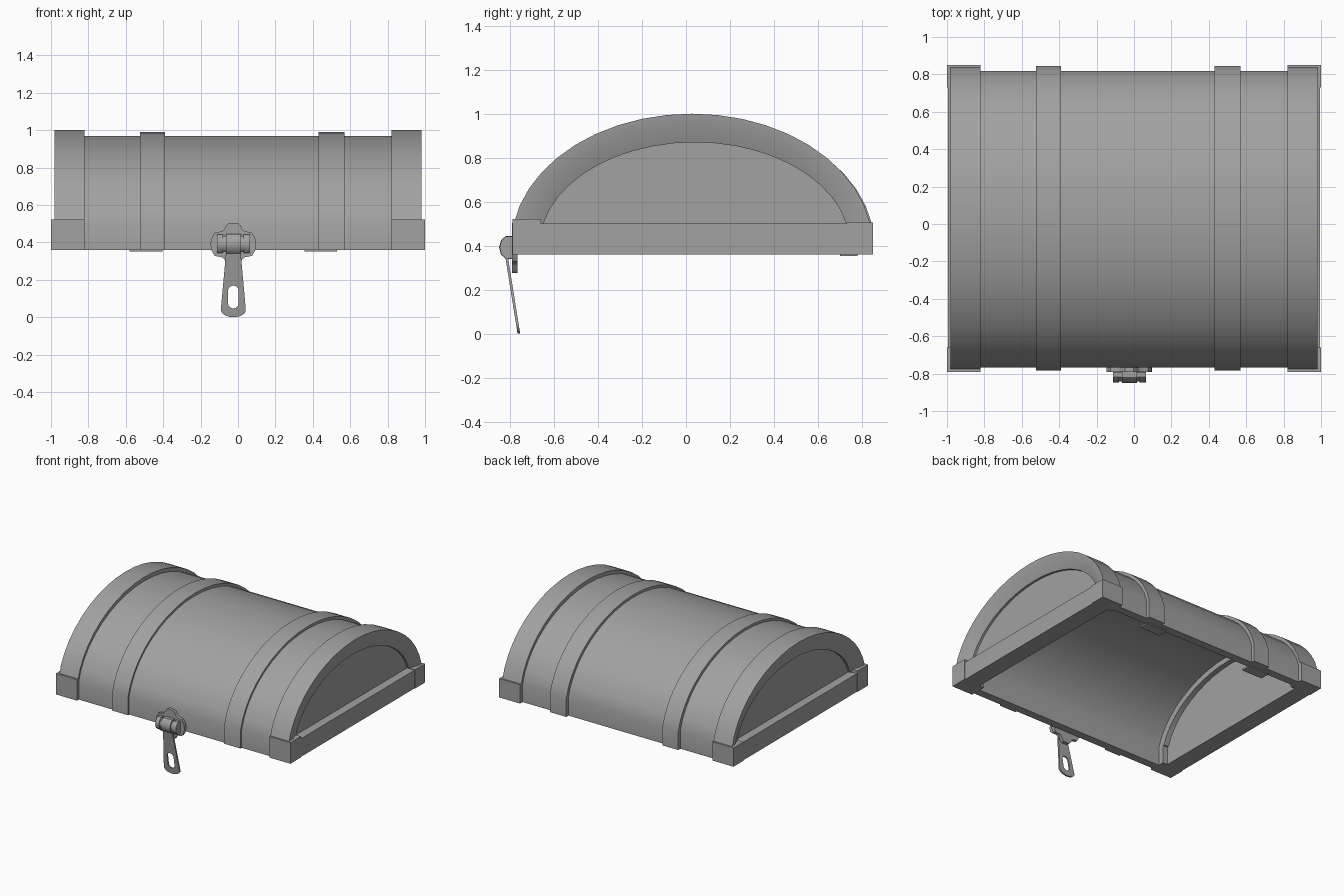
import bpy, bmesh, math
from mathutils import Matrix

if "Cube" in bpy.data.objects:
    bpy.data.objects.remove(bpy.data.objects["Cube"])

ZC, ZB = 0.40, 0.36   # ellipse centre height, bottom of the lid
GREY = bpy.data.materials.new("mid_grey")
GREY.diffuse_color = (0.36, 0.36, 0.36, 1)
GREY.use_nodes = True
GREY.node_tree.nodes["Principled BSDF"].inputs["Base Color"].default_value = GREY.diffuse_color


def finish(bm, name, smooth=True):
    bmesh.ops.remove_doubles(bm, verts=bm.verts, dist=1e-5)
    bmesh.ops.recalc_face_normals(bm, faces=bm.faces)
    me = bpy.data.meshes.new(name)
    bm.to_mesh(me)
    bm.free()
    me.materials.append(GREY)
    ob = bpy.data.objects.new(name, me)
    bpy.context.collection.objects.link(ob)
    if smooth:
        bpy.ops.object.select_all(action='DESELECT')
        bpy.context.view_layer.objects.active = ob
        ob.select_set(True)
        bpy.ops.object.shade_smooth_by_angle(angle=math.radians(35))
    return ob


def arch(cy, a, top, z_foot, n=20):
    """Arch outline in (y, z): elliptic crown above z = 0.5, upright feet below."""
    h = top - ZC
    t0 = math.asin((0.5 - ZC) / h)
    pts = [(cy - a * math.cos(t0 + (math.pi - 2 * t0) * i / n),
            ZC + h * math.sin(t0 + (math.pi - 2 * t0) * i / n)) for i in range(n + 1)]
    if z_foot < 0.5:
        pts = [(pts[0][0], z_foot)] + pts + [(pts[-1][0], z_foot)]
    return pts


def loft(name, sections):
    """Sweep a closed cross-section of (x, arch outline) corners along the arch."""
    bm = bmesh.new()
    rows = [[bm.verts.new((x, y, z)) for y, z in pts] for x, pts in sections]
    k = len(rows)
    for j in range(k):
        r, s = rows[j], rows[(j + 1) % k]
        for i in range(len(r) - 1):
            bm.faces.new((r[i], r[i + 1], s[i + 1], s[i]))
    for e in (0, -1):
        bm.faces.new([r[e] for r in rows])
    return finish(bm, name)


def band(name, x0, x1, cy, a, top, thick):
    out, inn = arch(cy, a, top, ZB), arch(cy, a - thick, top - thick, ZB)
    return loft(name, [(x0, out), (x1, out), (x1, inn), (x0, inn)])


def box(name, x, y, z):
    bm = bmesh.new()
    m = Matrix.LocRotScale(((x[0] + x[1]) / 2, (y[0] + y[1]) / 2, (z[0] + z[1]) / 2), None,
                           (x[1] - x[0], y[1] - y[0], z[1] - z[0]))
    bmesh.ops.create_cube(bm, size=1, matrix=m)
    return finish(bm, name, False)


def prism(name, pts, place, d0, d1):
    """Extrude a flat outline; place(u, v, d) maps it into space."""
    bm = bmesh.new()
    a = [bm.verts.new(place(u, v, d0)) for u, v in pts]
    b = [bm.verts.new(place(u, v, d1)) for u, v in pts]
    bm.faces.new(a)
    bm.faces.new(b)
    for i in range(len(a)):
        j = (i + 1) % len(a)
        bm.faces.new((a[i], a[j], b[j], b[i]))
    return finish(bm, name)


# Curved shell and the two raised straps
band("lid_shell", -0.84, 0.84, 0.025, 0.806, 0.97, 0.06)
band("strap_left", -0.525, -0.39, 0.031, 0.826, 0.99, 0.03)
band("strap_right", 0.43, 0.57, 0.031, 0.826, 0.99, 0.03)

# Ends: rounded rim, recessed panel, base rail, corner caps
outer, inner = arch(0.027, 0.822, 1.0, 0.5), arch(0.04, 0.705, 0.87, 0.5)
mid = arch(0.033, 0.775, 0.955, 0.5)
for side, s in (("left", -1), ("right", 1)):
    loft("end_rim_" + side, [(s * 0.82, outer), (s * 0.98, outer), (s * 0.975, mid),
                             (s * 0.947, inner), (s * 0.82, inner)])
    prism("end_panel_" + side, arch(0.038, 0.715, 0.88, 0.5),
          lambda u, v, d: (d, u, v), s * 0.86, s * 0.93)
    xs = sorted((s * 0.82, s * 1.0))
    box("end_rail_" + side, sorted((s * 0.86, s * 0.995)), (-0.77, 0.83), (ZB, 0.5))
    box("front_corner_" + side, xs, (-0.79, -0.66), (ZB, 0.522))
    box("back_corner_" + side, xs, (0.73, 0.85), (ZB, 0.505))

# Hinge leaves under the back edge
for side, x0 in (("left", -0.58), ("right", 0.355)):
    box("hinge_" + side, (x0, x0 + 0.175), (0.70, 0.78), (0.352, 0.364))

# Latch plate: rounded four-lobed outline
CX, CZ = -0.025, 0.39
quarter = [(0.122, 0.0), (0.118, 0.03), (0.10, 0.062), (0.06, 0.07), (0.047, 0.08),
           (0.04, 0.10), (0.022, 0.114)]
half = quarter + [(-x, z) for x, z in reversed(quarter)]
plate = half + [(x, -z) for x, z in reversed(half[1:-1])]
prism("latch_plate", plate, lambda u, v, d: (CX + u, d, CZ + v), -0.792, -0.766)


# Latch knuckles: wide outer barrels with a thinner middle pin
def barrel(name, x0, x1, r, n=10):
    pts = [(-0.806 + 0.8 * r * math.cos(2 * math.pi * i / n),
            0.392 + r * math.sin(2 * math.pi * i / n)) for i in range(n)]
    prism(name, pts, lambda u, v, d: (d, u, v), x0, x1)


barrel("latch_knuckle_left", CX - 0.088, CX - 0.055, 0.052)
barrel("latch_knuckle_right", CX + 0.055, CX + 0.088, 0.052)
barrel("latch_knuckle_middle", CX - 0.058, CX + 0.058, 0.044)
barrel("latch_boss", CX - 0.04, CX + 0.04, 0.055)

# Hanging hasp: tapered tongue with a rounded slot, tilted back toward the bottom
N = 24
out, slot = [], []
for i in range(N):
    t = 2 * math.pi * (i + 0.5) / N
    c, s = math.cos(t), math.sin(t)
    if s > 0.25:
        out.append((0.037 * max(-1, min(1, c * 1.1)), 0.37))
    else:
        out.append((0.067 * c, 0.04 + 0.04 * s))
    slot.append((0.028 * c, 0.108 + (0.034 if s > 0 else -0.034) + 0.027 * s))


def tilt(u, v, d):
    return (CX + u, -0.76 - 0.16 * v + d, v)


bm = bmesh.new()
rings = [[bm.verts.new(tilt(u, v, d)) for u, v in pts]
         for pts, d in ((out, -0.006), (out, 0.006), (slot, 0.006), (slot, -0.006))]
for k in range(4):
    r, q = rings[k], rings[(k + 1) % 4]
    for i in range(N):
        j = (i + 1) % N
        bm.faces.new((r[i], r[j], q[j], q[i]))
finish(bm, "latch_hasp")
